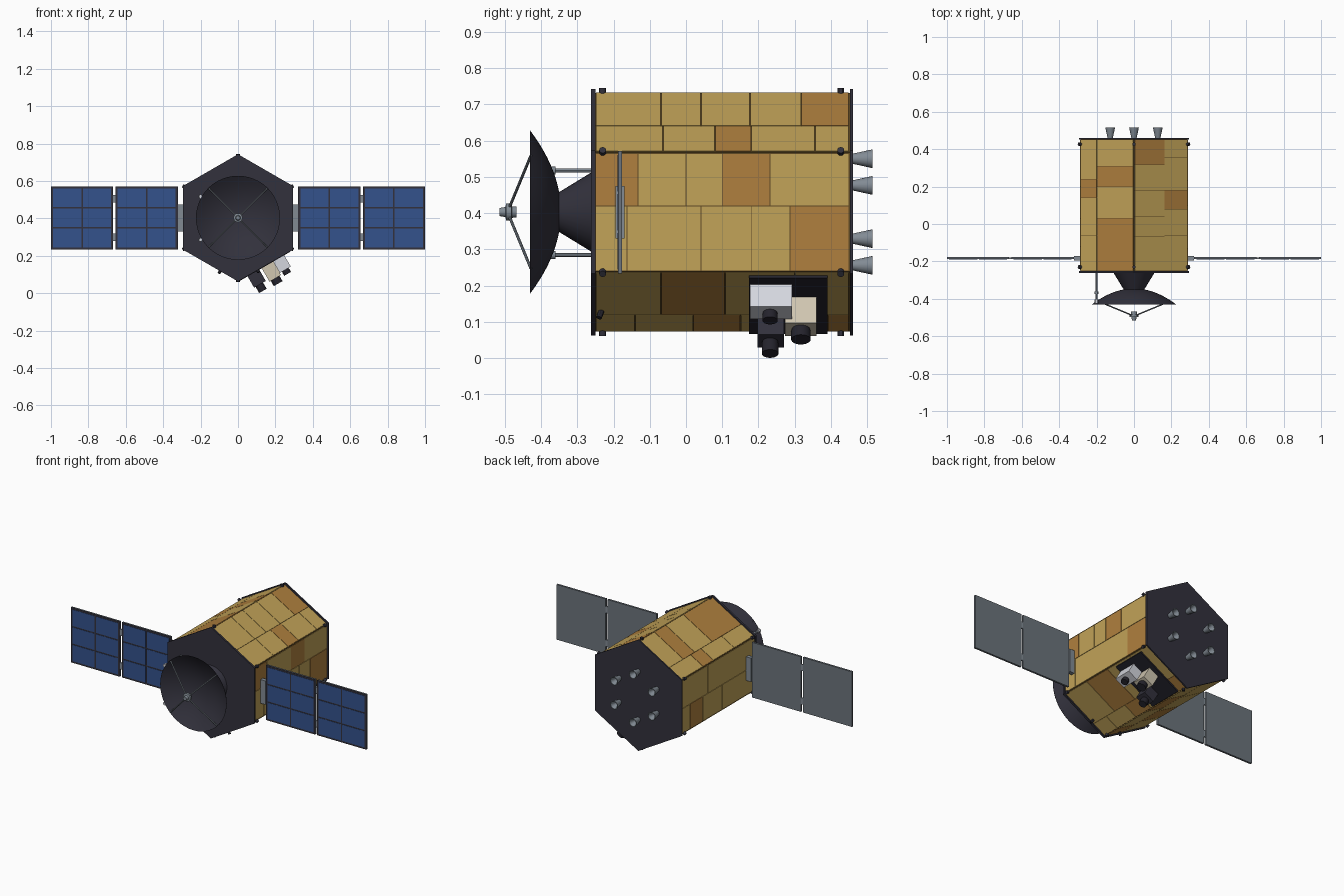
import bpy, bmesh, math
from mathutils import Vector, Matrix

cube = bpy.data.objects.get("Cube")
if cube:
    bpy.data.objects.remove(cube, do_unlink=True)

made = []
CZ = 0.403                      # height of the body axis


def material(name, r, g, b):
    lin = [((c / 255 + 0.055) / 1.055) ** 2.4 for c in (r, g, b)] + [1]
    m = bpy.data.materials.new(name)
    m.use_nodes = True
    m.diffuse_color = lin
    m.node_tree.nodes["Principled BSDF"].inputs["Base Color"].default_value = lin
    return m


GOLD = material("gold foil", 194, 163, 88)
AMBER = material("amber foil", 176, 128, 62)
SEAM = material("seam brown", 96, 74, 36)
DARK = material("charcoal", 50, 49, 60)
BACK = material("panel grey", 108, 116, 124)
METAL = material("metal grey", 130, 139, 148)
BLUE = material("solar blue", 52, 82, 140)
WHITE = material("white", 212, 214, 222)
CREAM = material("cream", 208, 198, 176)
BLACK = material("lens black", 36, 35, 44)


def finish(name, bm, mats):
    bmesh.ops.recalc_face_normals(bm, faces=bm.faces)
    me = bpy.data.meshes.new(name)
    bm.to_mesh(me)
    bm.free()
    for m in mats:
        me.materials.append(m)
    ob = bpy.data.objects.new(name, me)
    bpy.context.collection.objects.link(ob)
    made.append(ob)
    return ob


def boxes(name, mats, items, frame=Matrix.Identity(4)):
    """Boxes given as (low corner, high corner, material index)."""
    bm = bmesh.new()
    for lo, hi, idx in items:
        lo, hi = Vector(lo), Vector(hi)
        verts = bmesh.ops.create_cube(bm, size=1)["verts"]
        for v in verts:
            v.co = frame @ Vector([l + (h - l) * (c + 0.5) for l, h, c in zip(lo, hi, v.co)])
        for f in {f for v in verts for f in v.link_faces}:
            f.material_index = idx
    return finish(name, bm, mats)


def lathe(name, profile, origin, axis, mat, seg=20, phase=0.0, closed=False):
    """Revolve (radius, distance) points around an axis; open profiles get caps."""
    bm = bmesh.new()
    q = Vector((0, 0, 1)).rotation_difference(Vector(axis).normalized())
    rings = []
    for r, h in profile:
        ring = []
        for k in range(seg):
            a = phase + math.tau * k / seg
            ring.append(bm.verts.new(Vector(origin) + q @ Vector((r * math.cos(a), r * math.sin(a), h))))
        rings.append(ring)
    for a, b in zip(rings, rings[1:] + (rings[:1] if closed else [])):
        for k in range(seg):
            j = (k + 1) % seg
            bm.faces.new((a[k], a[j], b[j], b[k]))
    if not closed:
        bm.faces.new(rings[0])
        bm.faces.new(rings[-1])
    return finish(name, bm, [mat])


def rod(name, a, b, r, mat, seg=12):
    d = Vector(b) - Vector(a)
    return lathe(name, [(r, 0), (r, d.length)], a, d, mat, seg)


def side_frame(deg):
    """Axes of a body side: across, along y, outward."""
    a = math.radians(deg)
    c, s = math.cos(a), math.sin(a)
    return Matrix(((-s, 0, c, 0), (0, 1, 0, 0), (c, 0, s, CZ), (0, 0, 0, 1)))


# Hexagonal body and end plates
HEX = math.pi / 6
lathe("body_core", [(0.329, -0.25), (0.329, 0.452)], (0, 0, CZ), (0, 1, 0), SEAM, 6, HEX)
lathe("front_plate", [(0.34, -0.262), (0.34, -0.25)], (0, 0, CZ), (0, 1, 0), DARK, 6, HEX)
lathe("rear_plate", [(0.34, 0.452), (0.34, 0.461)], (0, 0, CZ), (0, 1, 0), DARK, 6, HEX)

# Foil blankets: side angle, row split, then tile ends and colours per row
FOIL = {
    0: (0.017, [(-.163, "g"), (.041, "g"), (.18, "g"), (.287, "g"), (.45, "a")],
        [(-.133, "a"), (0, "g"), (.1, "g"), (.232, "a"), (.45, "g")]),
    60: (-0.022, [(-.064, "g"), (.08, "g"), (.18, "a"), (.356, "g"), (.45, "g")],
         [(-.069, "g"), (.041, "g"), (.177, "g"), (.318, "g"), (.45, "a")]),
    120: (0.064, [(.03, "a"), (.2, "g"), (.31, "a"), (.45, "g")],
          [(-.06, "g"), (.14, "g"), (.24, "a"), (.45, "g")]),
    180: (0.01, [(-.12, "g"), (.03, "g"), (.2, "g"), (.45, "g")],
          [(-.16, "g"), (.06, "g"), (.25, "g"), (.37, "a"), (.45, "g")]),
    240: (0.02, [(-.1, "g"), (.05, "a"), (.25, "g"), (.45, "g")],
          [(-.14, "a"), (.1, "g"), (.28, "a"), (.45, "g")]),
    300: (-0.07, [(-.141, "g"), (.02, "g"), (.15, "a"), (.39, "g"), (.45, "a")],
          [(-.069, "g"), (.108, "a"), (.3, "g"), (.45, "g")]),
}
GAP = 0.0013
for deg, (split, low, high) in FOIL.items():
    items = []
    for t0, t1, row in ((-0.162, split, low), (split, 0.162, high)):
        y0 = -0.25
        for y1, code in row:
            items.append(((t0 + GAP, y0 + GAP, 0.28), (t1 - GAP, y1 - GAP, 0.288), "ga".index(code)))
            y0 = y1
    boxes(f"foil_side_{deg}", [GOLD, AMBER], items, side_frame(deg))

# Corner fasteners
for k in range(6):
    a = math.radians(30 + 60 * k)
    d = Vector((math.cos(a), 0, math.sin(a)))
    for y in (-0.23, 0.427):
        p = Vector((0, y, CZ))
        rod("corner_fastener", p + d * 0.32, p + d * 0.342, 0.0095, DARK)

# Dish: thin parabolic shell on a cone
STEPS = 12
RIM = 0.225
curve = [(max(RIM * i / STEPS, 0.001), 0.085 * (i / STEPS) ** 2) for i in range(STEPS + 1)]
inner = [(r, h + 0.006 * (1 - r / RIM) + 0.001) for r, h in reversed(curve)]
lathe("dish", curve + inner, (0, -0.345, CZ), (0, -1, 0), DARK, 48, closed=True)
lathe("dish_mount", [(0.11, 0), (0.055, 0.09)], (0, -0.26, CZ), (0, -1, 0), DARK, 32)
lathe("dish_feed", [(0.015, 0), (0.016, 0.012), (0.024, 0.014), (0.024, 0.028),
                    (0.014, 0.03), (0.011, 0.047)], (0, -0.468, CZ), (0, -1, 0), METAL, 24)
for k in range(4):
    a = math.radians(45 + 90 * k)
    c, s = math.cos(a), math.sin(a)
    rod("feed_strut", (0.22 * c, -0.428, CZ + 0.22 * s), (0.015 * c, -0.488, CZ + 0.015 * s), 0.004, METAL, 8)

# Side whip antennas beside the dish
for z in (0.517, 0.285):
    rod("whip_antenna", (-0.2, -0.26, z), (-0.2, -0.42, z), 0.0055, METAL)
    rod("whip_collar", (-0.2, -0.36, z), (-0.2, -0.375, z), 0.011, METAL)
    rod("whip_tip", (-0.2, -0.405, z), (-0.2, -0.425, z), 0.01, WHITE)

# Rear thrusters
for k in range(6):
    a = math.radians(30 + 60 * k)
    lathe("thruster", [(0.014, 0), (0.026, 0.055), (0.022, 0.055), (0.01, 0.02)],
          (0.147 * math.cos(a), 0.46, CZ + 0.147 * math.sin(a)), (0, 1, 0), METAL)

# Solar wings
PY = -0.182
for side, label in ((1, "left"), (-1, "right")):
    flip = Matrix.Diagonal((side, 1, 1, 1))
    boxes(f"{label}_wing_yoke", [METAL], [((0.285, PY - 0.012, 0.33), (0.322, PY + 0.012, 0.475), 0)], flip)
    boxes(f"{label}_panel_hinges", [METAL],
          [((0.65, PY - 0.004, z - 0.02), (0.675, PY + 0.004, z + 0.02), 0) for z in (0.3, 0.505)], flip)
    for x0, part in ((0.322, "inner"), (0.668, "outer")):
        x1, z0, z1 = x0 + 0.332, 0.234, 0.571
        items = [((x0, PY - 0.004, z0), (x1, PY + 0.006, z1), 0),
                 ((x0, PY - 0.006, z0), (x1, PY - 0.004, z1), 1)]
        cw, ch = (x1 - x0 - 0.014) / 2, (z1 - z0 - 0.014) / 3
        for i in range(2):
            for j in range(3):
                cx, cz = x0 + 0.007 + i * cw, z0 + 0.007 + j * ch
                items.append(((cx + 0.004, PY - 0.0075, cz + 0.004),
                              (cx + cw - 0.004, PY - 0.006, cz + ch - 0.004), 2))
        boxes(f"{label}_{part}_solar_panel", [BACK, DARK, BLUE], items, flip)

# Instrument deck on the lower left side
F = side_frame(300)
OUT = F.to_3x3() @ Vector((0, 0, 1))
boxes("instrument_plate", [BLACK], [((-0.158, 0.174, 0.285), (0.15, 0.39, 0.297), 0)], F)
for name, mat, lo, hi, lens, r, top in (
        ("white_camera", WHITE, (0.046, 0.177), (0.114, 0.292), (0.08, 0.232), 0.021, 0.392),
        ("cream_camera", CREAM, (-0.025, 0.273), (0.046, 0.36), (0.01, 0.317), 0.027, 0.412),
        ("dark_camera", DARK, (-0.112, 0.197), (-0.04, 0.27), (-0.08, 0.232), 0.023, 0.405)):
    depth = 0.38 if mat is CREAM else 0.367
    boxes(name + "_box", [mat], [((*lo, 0.29), (*hi, depth), 0)], F)
    start = F @ Vector((*lens, depth - 0.005))
    lathe(name + "_lens", [(r * 0.9, 0), (r, 0.012), (r, top - depth + 0.005)], start, OUT, BLACK, 24)

# Small sensors on the lower sides
for deg, t in ((300, -0.05), (240, 0.06)):
    G = side_frame(deg)
    rod("sun_sensor", G @ Vector((t, -0.233, 0.285)), G @ Vector((t, -0.24, 0.308)), 0.008, BLACK)

# Smooth round parts, keep edges sharp
bpy.ops.object.select_all(action="DESELECT")
for ob in made:
    ob.select_set(True)
bpy.context.view_layer.objects.active = made[0]
bpy.ops.object.shade_smooth_by_angle(angle=math.radians(30))
